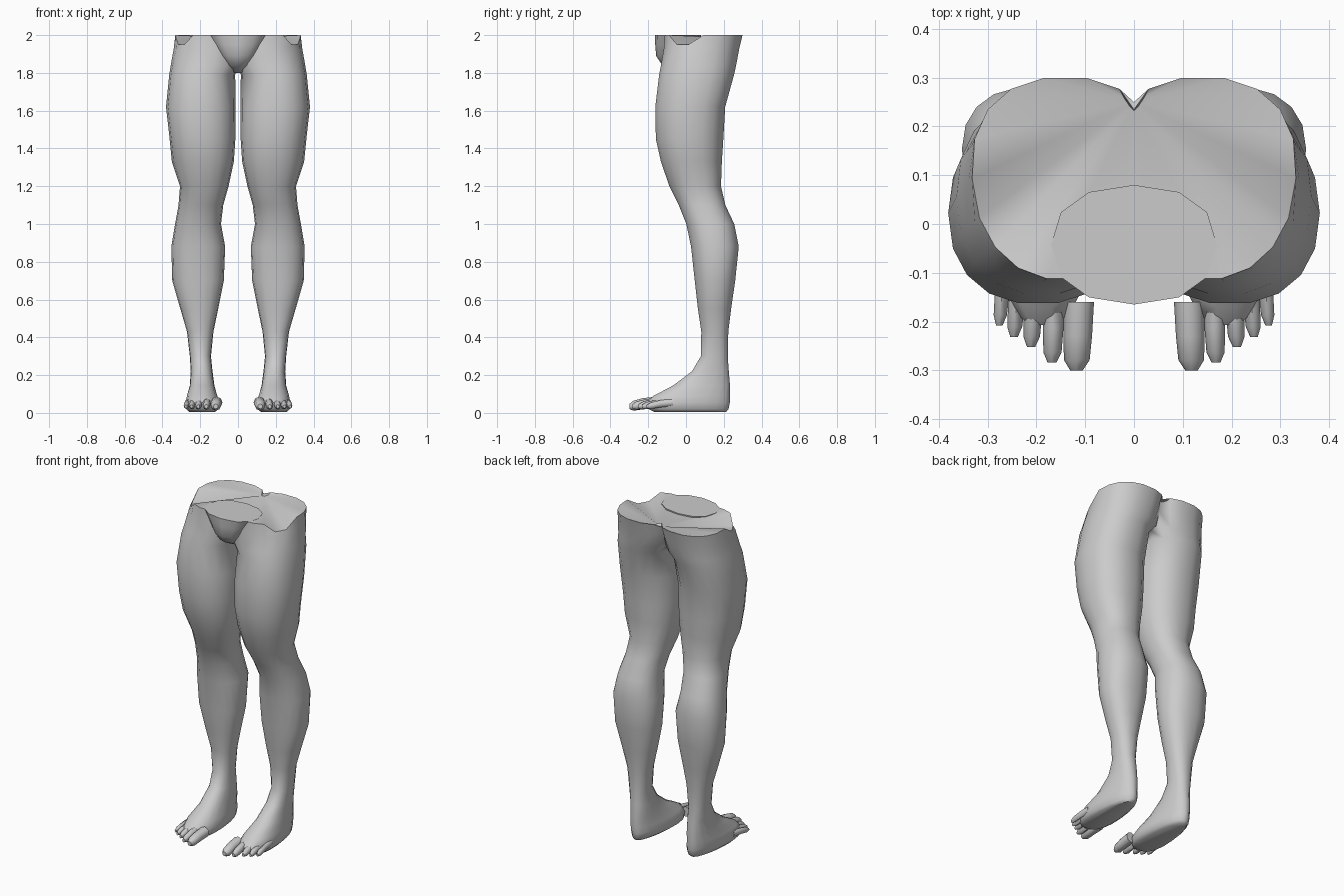
import bpy, bmesh
from math import sin, cos, pi, copysign

if "Cube" in bpy.data.objects:
    bpy.data.objects.remove(bpy.data.objects["Cube"])

SIDES = 18


def spow(v, p):
    return copysign(abs(v) ** p, v)


def ring(bm, z, x0, x1, y0, y1, taper=0.0, n=SIDES, p=0.88):
    """Horizontal rounded section; taper widens its front."""
    cx, cy, rx, ry = (x0 + x1) / 2, (y0 + y1) / 2, (x1 - x0) / 2, (y1 - y0) / 2
    out = []
    for i in range(n):
        a = 2 * pi * i / n
        x = cx + rx * spow(cos(a), p) * (1 - taper * sin(a))
        out.append(bm.verts.new((max(x, 0.0), cy + ry * spow(sin(a), p), z)))
    return out


def bridge(bm, rings):
    for a, b in zip(rings, rings[1:]):
        n = len(a)
        for i in range(n):
            f = [a[i], a[(i + 1) % n], b[(i + 1) % n], b[i]]
            if max(v.co.x for v in f) > 1e-5:
                bm.faces.new(f)


def finish(bm, name):
    """Weld, mirror across x and smooth."""
    bmesh.ops.remove_doubles(bm, verts=bm.verts, dist=0.0005)
    bmesh.ops.recalc_face_normals(bm, faces=bm.faces)
    me = bpy.data.meshes.new(name)
    bm.to_mesh(me)
    bm.free()
    ob = bpy.data.objects.new(name, me)
    bpy.context.collection.objects.link(ob)
    ob.modifiers.new("Mirror", "MIRROR")
    bpy.ops.object.select_all(action="DESELECT")
    ob.select_set(True)
    bpy.context.view_layer.objects.active = ob
    bpy.ops.object.shade_smooth_by_angle(angle=0.9)
    return ob


# Leg from sole to hip: z, inner x, outer x, front y, back y, front widening
LEG = [
    (0.005, 0.125, 0.255, -0.17, 0.215, 0.30),
    (0.02, 0.105, 0.270, -0.20, 0.228, 0.25),
    (0.055, 0.10, 0.275, -0.21, 0.235, 0.22),
    (0.09, 0.11, 0.270, -0.175, 0.235, 0.18),
    (0.145, 0.125, 0.255, -0.07, 0.235, 0.06),
    (0.22, 0.135, 0.25, 0.03, 0.228, 0),
    (0.30, 0.143, 0.255, 0.078, 0.222, 0),
    (0.43, 0.13, 0.27, 0.08, 0.225, 0),
    (0.55, 0.105, 0.305, 0.062, 0.24, 0),
    (0.70, 0.075, 0.348, 0.045, 0.262, 0),
    (0.88, 0.068, 0.353, 0.025, 0.281, 0),
    (1.00, 0.09, 0.333, 0.0, 0.257, 0),
    (1.10, 0.078, 0.315, -0.04, 0.21, 0),
    (1.20, 0.05, 0.307, -0.09, 0.187, 0),
    (1.33, 0.022, 0.35, -0.135, 0.192, 0),
    (1.45, 0.014, 0.362, -0.162, 0.20, 0),
    (1.62, 0.012, 0.381, -0.165, 0.21, 0),
    (1.79, 0.015, 0.364, -0.145, 0.257, 0),
    (1.84, -0.03, 0.356, -0.135, 0.268, 0),
    (1.93, -0.045, 0.34, -0.12, 0.285, -0.05),
    (2.00, -0.05, 0.332, -0.115, 0.302, -0.08),
]
bm = bmesh.new()
rings = [ring(bm, *row) for row in LEG]
# Rim sags at the front outer hip
for v in rings[-1]:
    if v.co.x > 0.26 and v.co.y < 0.05:
        v.co.z = 1.95
bridge(bm, rings)
bm.faces.new(rings[0])
# Folded cap fanning out from the back of the waist
hub = bm.verts.new((0, 0.25, 1.985))
top = rings[-1]
for i in range(SIDES):
    a, b = top[i], top[(i + 1) % SIDES]
    if max(a.co.x, b.co.x) > 1e-5:
        bm.faces.new((a, b, hub))
finish(bm, "legs")

# Groin wedge: z, outer x, front y (sections are symmetric about x = 0)
bm = bmesh.new()
rings = [ring(bm, z, -w, w, yf, 0.08, n=12) for z, w, yf in
         [(1.80, 0.025, -0.05), (1.84, 0.07, -0.125), (1.89, 0.10, -0.158),
          (1.95, 0.14, -0.163), (2.0, 0.17, -0.165)]]
bridge(bm, rings)
for r in (rings[0], rings[-1]):
    keep = [v for i, v in enumerate(r) if v.co.x > 1e-5 or i in (3, 9)]
    bm.faces.new(keep)
finish(bm, "groin")

# Toes: base x, tip x, tip y, half width, half height
TOES = [(0.113, 0.118, -0.30, 0.031, 0.031), (0.163, 0.168, -0.284, 0.022, 0.026),
        (0.203, 0.211, -0.252, 0.020, 0.024), (0.236, 0.246, -0.232, 0.018, 0.022),
        (0.264, 0.276, -0.208, 0.016, 0.020)]
for k, (xb, xt, yt, w, h) in enumerate(TOES):
    bm = bmesh.new()
    rings = []
    yb = yt + 0.14
    for t, s, zc in [(0, 1.0, 0.055), (0.5, 0.95, 0.048), (0.85, 0.85, 0.038),
                     (1.0, 0.42, 0.034)]:
        cx, cy = xb + (xt - xb) * t, yb + (yt - yb) * t
        rings.append([bm.verts.new((cx + w * s * cos(2 * pi * i / 8), cy,
                                    zc + h * s * sin(2 * pi * i / 8))) for i in range(8)])
    bridge(bm, rings)
    bm.faces.new(rings[0])
    bm.faces.new(rings[-1])
    finish(bm, "toe_%d" % (k + 1))
